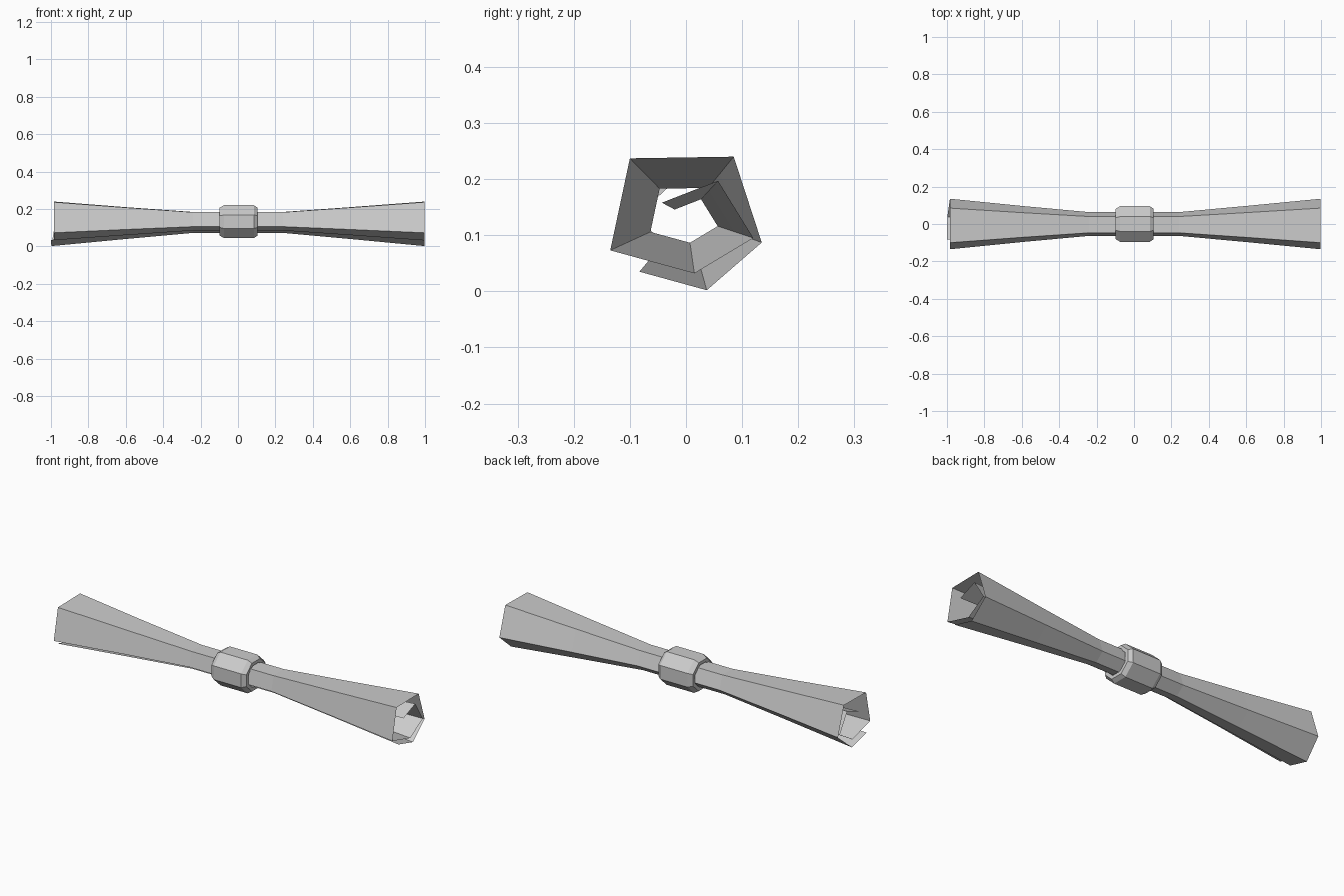
import bpy, bmesh, math

if "Cube" in bpy.data.objects:
    bpy.data.objects.remove(bpy.data.objects["Cube"])

def make(name, rows, closed=False):
    """Skin equal-length rows of points into a quad surface."""
    bm = bmesh.new()
    vs = [[bm.verts.new(p) for p in row] for row in rows]
    n = len(vs)
    for i in range(n if closed else n - 1):
        a, b = vs[i], vs[(i + 1) % n]
        m = len(a)
        for j in range(m if closed else m - 1):
            k = (j + 1) % m
            bm.faces.new((a[j], a[k], b[k], b[j]))
    if closed:
        bmesh.ops.recalc_face_normals(bm, faces=bm.faces)
    me = bpy.data.meshes.new(name)
    bm.to_mesh(me)
    bm.free()
    ob = bpy.data.objects.new(name, me)
    bpy.context.collection.objects.link(ob)

# rolled sheet: one spiral (y, z) scaled along x, pinched at the middle
spiral = [(-.083, .035), (.037, .002), (.135, .087), (.085, .24), (-.1, .237),
          (-.135, .073), (.015, .032), (.12, .095), (.057, .197), (-.043, .158)]
cz = .135
stations = [(-.984, 1), (-.6, .715), (-.24, .47), (.24, .47), (.6, .715), (.998, 1)]
rows = [[(x, y * s, cz + (z - cz) * s) for y, z in spiral] for x, s in stations]
x, y, z = rows[0][0]
rows[0][0] = (-1, y, z)          # loose corner of the sheet
x, y, z = rows[0][1]
rows[0][1] = (-.998, y, z)
make("rolled_sheet", rows)

# chamfered band around the middle
profile = [(-.098, .085), (-.075, .1), (.085, .1), (.105, .085), (.105, .066), (-.098, .066)]
sides = 8
ring = []
for i in range(sides):
    a = math.tau * (i + .5) / sides
    ring.append([(px, r * 1.03 * math.cos(a), .1325 + r * .95 * math.sin(a)) for px, r in profile])
make("band", ring, closed=True)
